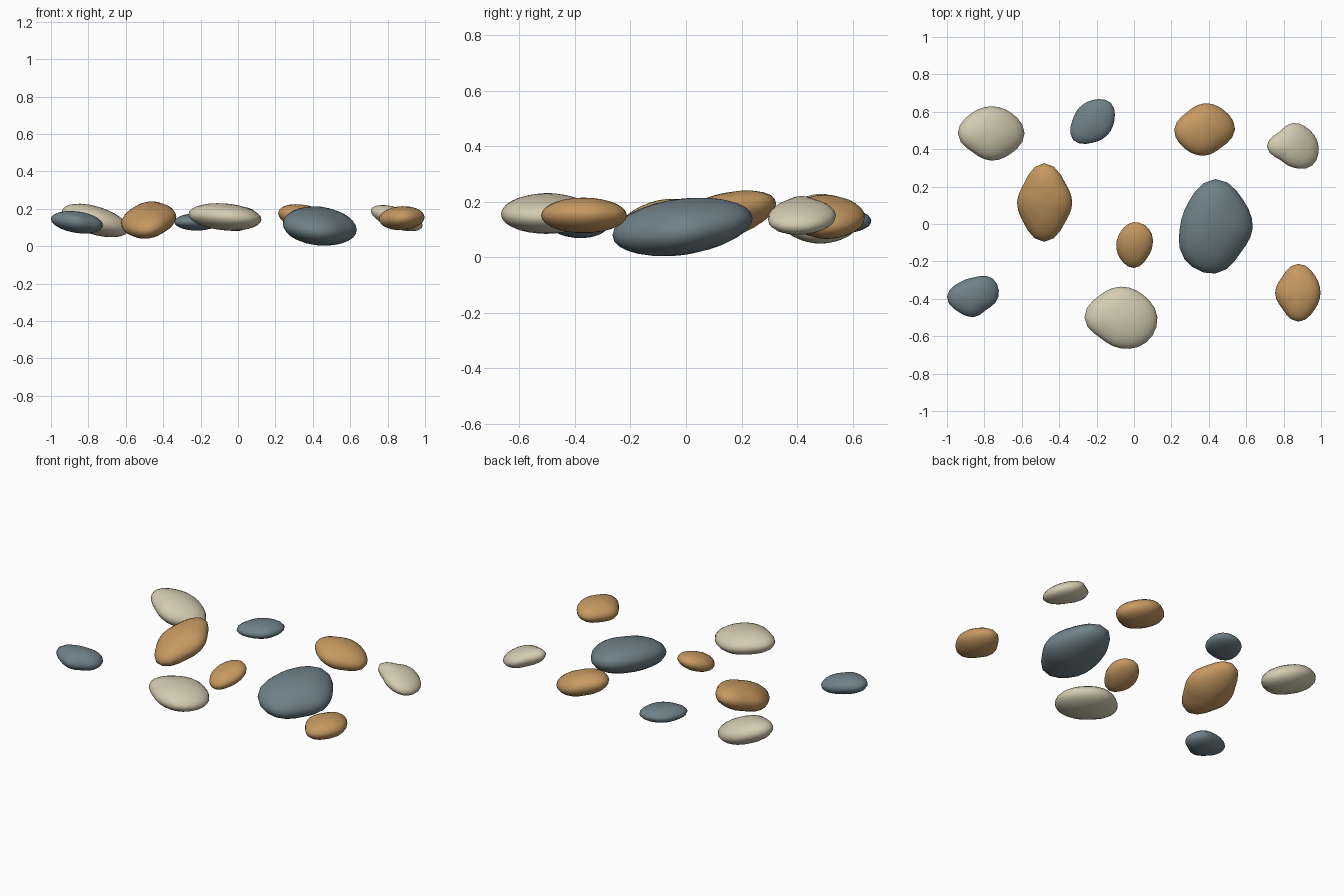
import bpy
import bmesh
from math import sin, cos, pi, floor

default_cube = bpy.data.objects.get("Cube")
if default_cube:
    bpy.data.objects.remove(default_cube, do_unlink=True)


def make_material(name, color):
    material = bpy.data.materials.new(name)
    material.use_nodes = True
    material.diffuse_color = (*color, 1)
    shader = next(n for n in material.node_tree.nodes if n.type == "BSDF_PRINCIPLED")
    shader.inputs["Base Color"].default_value = (*color, 1)
    shader.inputs["Roughness"].default_value = 0.8
    return material


slate = make_material("slate grey", (0.16, 0.22, 0.25))
ochre = make_material("ochre", (0.57, 0.32, 0.12))
cream = make_material("cream", (0.66, 0.60, 0.44))


def outline_radius(radii, angle):
    """Smooth closed interpolation through evenly spaced radii."""
    count = len(radii)
    position = (angle / (2 * pi)) % 1 * count
    index = floor(position)
    t = position - index
    a, b, c, d = (radii[(index + k) % count] for k in (-1, 0, 1, 2))
    return b + t * (c - a + t * (2 * a - 5 * b + 4 * c - d + t * (3 * (b - c) + d - a))) / 2


def pebble(name, material, center, half_height, slope, radii):
    """Flattened, tilted stone; radii run anticlockwise from +x."""
    segments, rings = 24, 14
    cx, cy, cz = center
    bm = bmesh.new()

    def point(angle, latitude):
        reach = outline_radius(radii, angle) * cos(latitude)
        x, y = reach * cos(angle), reach * sin(angle)
        z = half_height * sin(latitude) + slope[0] * x + slope[1] * y
        return bm.verts.new((x, y, z))

    bottom, top = point(0, -pi / 2), point(0, pi / 2)
    loops = [[point(2 * pi * s / segments, pi * r / rings - pi / 2)
              for s in range(segments)] for r in range(1, rings)]
    for s in range(segments):
        n = (s + 1) % segments
        bm.faces.new((bottom, loops[0][n], loops[0][s]))
        bm.faces.new((top, loops[-1][s], loops[-1][n]))
        for low, high in zip(loops, loops[1:]):
            bm.faces.new((low[s], low[n], high[n], high[s]))
    for face in bm.faces:
        face.smooth = True

    mesh = bpy.data.meshes.new(name)
    bm.to_mesh(mesh)
    bm.free()
    mesh.materials.append(material)
    stone = bpy.data.objects.new(name, mesh)
    stone.location = (cx, cy, cz)
    bpy.context.collection.objects.link(stone)


# Slate stones
pebble("large_slate_pebble", slate, (0.435, -0.02, 0.108), 0.1, (-0.1, 0.12),
       (0.2, 0.21, 0.26, 0.2, 0.19, 0.235, 0.245, 0.19))
pebble("front_slate_pebble", slate, (-0.855, -0.39, 0.128), 0.058, (-0.12, 0),
       (0.13, 0.14, 0.105, 0.11, 0.145, 0.115, 0.107, 0.095))
pebble("back_slate_pebble", slate, (-0.22, 0.553, 0.13), 0.046, (0, 0),
       (0.115, 0.135, 0.11, 0.1, 0.11, 0.148, 0.118, 0.11))

# Ochre stones
pebble("long_ochre_pebble", ochre, (-0.48, 0.115, 0.14), 0.084, (0.12, 0.25),
       (0.15, 0.155, 0.21, 0.15, 0.145, 0.155, 0.21, 0.155))
pebble("small_ochre_pebble", ochre, (0, -0.11, 0.145), 0.056, (0.1, 0.25),
       (0.1, 0.115, 0.12, 0.1, 0.095, 0.105, 0.125, 0.1))
pebble("back_ochre_pebble", ochre, (0.375, 0.505, 0.145), 0.073, (-0.2, 0),
       (0.165, 0.148, 0.14, 0.13, 0.16, 0.145, 0.14, 0.133))
pebble("front_ochre_pebble", ochre, (0.877, -0.37, 0.15), 0.064, (0.04, 0),
       (0.12, 0.13, 0.157, 0.122, 0.123, 0.118, 0.152, 0.125))

# Cream stones
pebble("front_cream_pebble", cream, (-0.07, -0.5, 0.157), 0.072, (-0.07, 0),
       (0.195, 0.17, 0.165, 0.165, 0.195, 0.155, 0.165, 0.19))
pebble("back_left_cream_pebble", cream, (-0.765, 0.484, 0.138), 0.078, (-0.25, 0),
       (0.18, 0.155, 0.145, 0.15, 0.177, 0.14, 0.145, 0.152))
pebble("back_right_cream_pebble", cream, (0.85, 0.415, 0.15), 0.058, (-0.28, 0),
       (0.137, 0.125, 0.125, 0.107, 0.14, 0.1, 0.113, 0.145))
